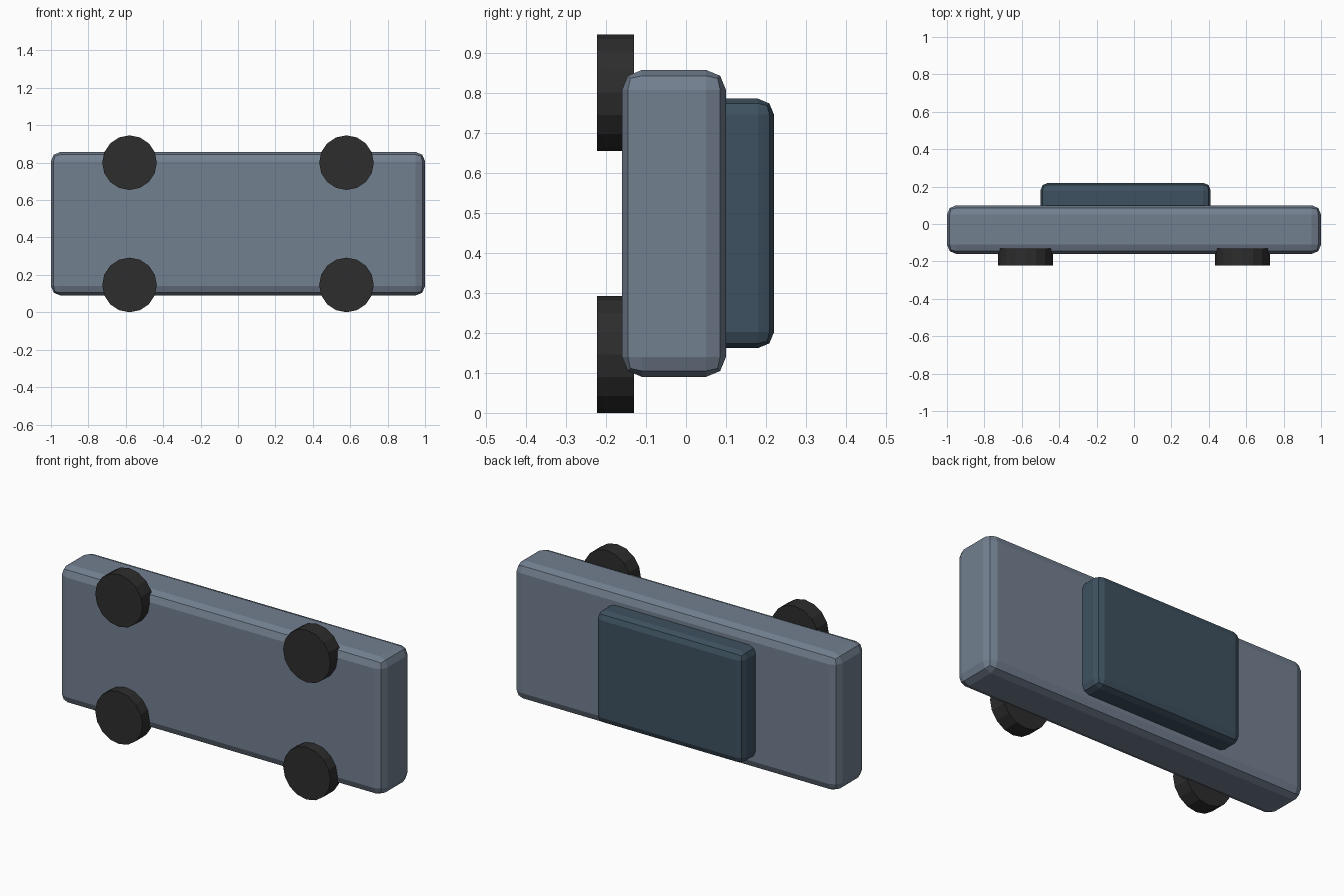
import bpy, math

if "Cube" in bpy.data.objects:
    bpy.data.objects.remove(bpy.data.objects["Cube"])


def material(name, rgb):
    m = bpy.data.materials.new(name)
    m.diffuse_color = (*rgb, 1)
    m.use_nodes = True
    m.node_tree.nodes["Principled BSDF"].inputs["Base Color"].default_value = m.diffuse_color
    return m


slate = material("slate_grey_paint", (0.17, 0.215, 0.28))
glass = material("dark_blue_glass", (0.048, 0.083, 0.115))
rubber = material("black_rubber", (0.026, 0.026, 0.026))


def rounded_box(name, low, high, bevel, mat):
    """Box between two corners with a two-step bevel."""
    bpy.ops.mesh.primitive_cube_add(
        size=1, location=[(a + b) / 2 for a, b in zip(low, high)])
    o = bpy.context.object
    o.name = name
    o.scale = [b - a for a, b in zip(low, high)]
    bpy.ops.object.transform_apply(location=False, rotation=False, scale=True)
    mod = o.modifiers.new("rounded_edges", 'BEVEL')
    mod.width = bevel
    mod.segments = 2
    o.data.materials.append(mat)
    return o


# Car body, lying on its side with the roof towards +y
rounded_box("car_body", (-1, -0.16, 0.09), (1, 0.10, 0.857), 0.05, slate)

# Cabin, sunk into the body
rounded_box("cabin", (-0.5, 0.02, 0.162), (0.41, 0.22, 0.785), 0.04, glass)

# Four wheels under the chassis
for end, x in (("rear", -0.58), ("front", 0.58)):
    for side, z in (("lower", 0.146), ("upper", 0.80)):
        bpy.ops.mesh.primitive_cylinder_add(
            vertices=16, radius=0.146, depth=0.092,
            location=(x, -0.176, z), rotation=(math.pi / 2, 0, 0))
        wheel = bpy.context.object
        wheel.name = f"{end}_{side}_wheel"
        wheel.data.materials.append(rubber)
